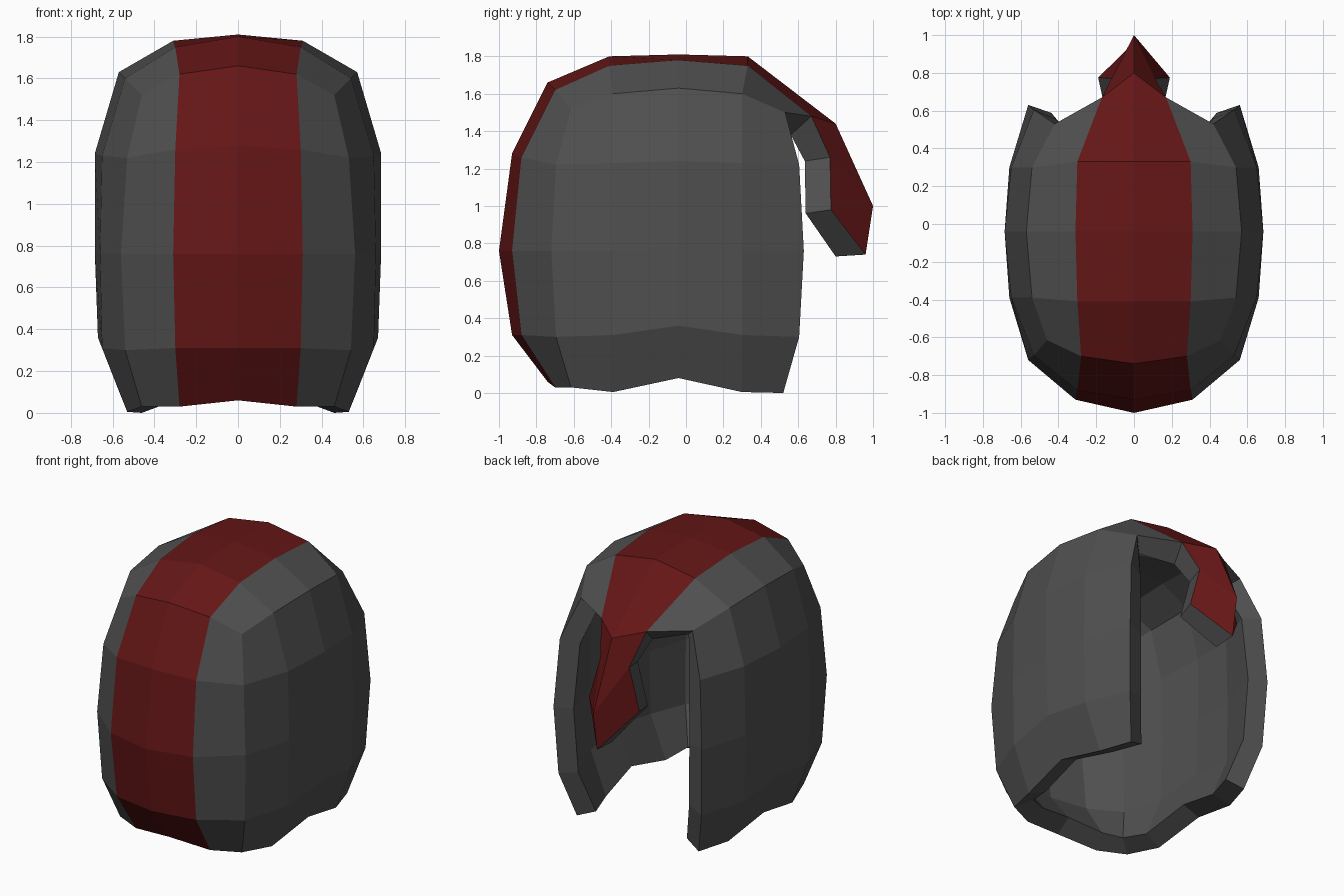
import bpy, bmesh
from mathutils import Vector

if "Cube" in bpy.data.objects:
    bpy.data.objects.remove(bpy.data.objects["Cube"])

THICK = 0.13

# stripe centre line and stripe edge: front bottom, over the crown, down the nose guard
centre = [(-.74, .06), (-.93, .31), (-1, .76), (-.93, 1.28), (-.74, 1.66), (-.41, 1.8),
          (-.04, 1.81), (.33, 1.8), (.8, 1.44), (1, 1), (.96, .74)]
edge = [(.28, -.7, .03), (.3, -.88, .31), (.31, -.93, .76), (.3, -.88, 1.26),
        (.28, -.7, 1.62), (.3, -.41, 1.75), (.31, -.04, 1.78), (.3, .33, 1.75),
        (.17, .67, 1.48), (.11, .77, 1.26), (.19, .775, .98)]
# side wall levels: half depth at the corners, x and z for corner / quarter / middle
levels = [(.57, (.46, .53, .56), (.03, .005, .08)),
          (.65, (.54, .65, .67), (.30, .31, .36)),
          (.675, (.56, .66, .685), (.76, .76, .77)),
          (.65, (.53, .65, .685), (1.22, 1.23, 1.24)),
          (.57, (.46, .54, .57), (1.52, 1.6, 1.63))]

C = [(0, y, z) for y, z in centre]
E = edge
side = []
for d, xs, zs in levels:
    ys = (-.045 - d, -.39, -.04, .3, -.045 + d)
    side.append([(xs[k], y, zs[k]) for y, k in zip(ys, (0, 1, 2, 1, 0))])
side[0][4] = (.46, .52, 0)
side[4][4] = (.42, .53, 1.5)
K = [row[0] for row in side] + side[4][1:]      # front corner column, then crown border

bm = bmesh.new()


def strip(a, b, mat):
    """Quads between two point rows, made on both sides of x = 0."""
    for i in range(min(len(a), len(b)) - 1):
        quad = [a[i], b[i], b[i + 1], a[i + 1]]
        for s in (1, -1):
            f = bm.faces.new([bm.verts.new((s * x, y, z)) for x, y, z in quad[::s]])
            f.material_index = mat


# outer skin
strip(C, E, 1)
strip(E[:9], K, 0)
for low, high in zip(side, side[1:]):
    strip(high, low, 0)
bmesh.ops.remove_doubles(bm, verts=bm.verts[:], dist=.0005)
bm.normal_update()

# inner skin: follows the normals, but the nose guard is pushed straight back
outer_faces, outer_verts = bm.faces[:], bm.verts[:]
border = [e for e in bm.edges if e.is_boundary]
inner = {}
for v in outer_verts:
    if v.co.y > .79:
        off = Vector((0, -.16, -.1 if v.co.z > 1.2 else -.01))
    elif v.co.y > .64 and abs(v.co.x) < .25:
        off = Vector((-.03 if v.co.x > 0 else .03, -.11 if v.co.z > 1.4 else -.135,
                      -.1 if v.co.z > 1.4 else -.02))
    else:
        off = -THICK * v.normal
    inner[v] = bm.verts.new(v.co + off)
for f in outer_faces:
    bm.faces.new([inner[v] for v in reversed(f.verts[:])])
# rim joining both skins
for e in border:
    loop = e.link_loops[0]
    a, b = loop.vert, loop.link_loop_next.vert
    bm.faces.new([b, a, inner[a], inner[b]])
bmesh.ops.recalc_face_normals(bm, faces=bm.faces[:])

mesh = bpy.data.meshes.new("helmet_shell")
bm.to_mesh(mesh)
bm.free()
for name, col in (("dark_grey", (.08, .08, .08, 1)), ("dark_red", (.13, .008, .008, 1))):
    m = bpy.data.materials.new(name)
    m.diffuse_color = col
    m.use_nodes = True
    m.node_tree.nodes["Principled BSDF"].inputs["Base Color"].default_value = m.diffuse_color
    mesh.materials.append(m)
bpy.context.collection.objects.link(bpy.data.objects.new("helmet_shell", mesh))
